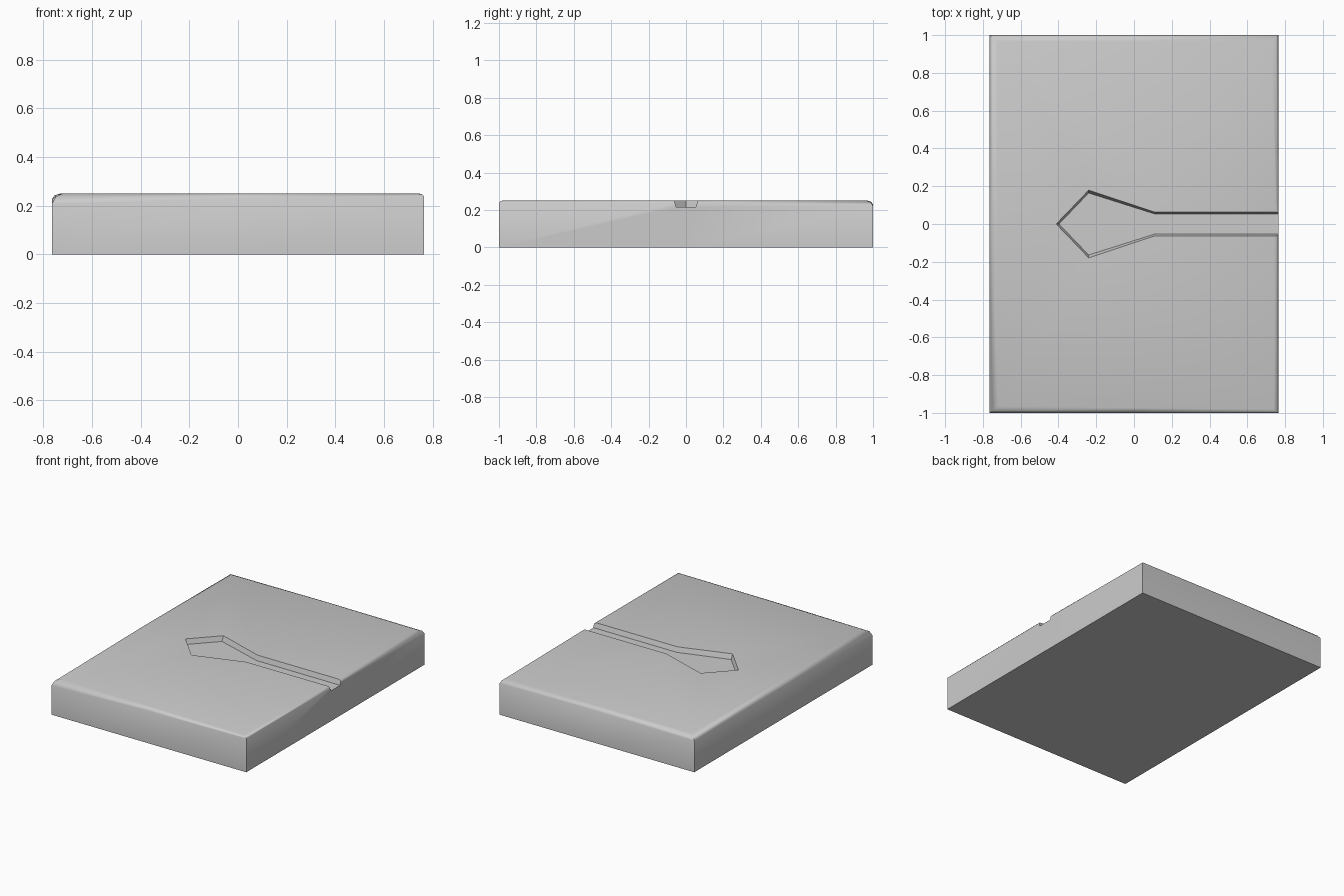
import bpy, bmesh
import math

if "Cube" in bpy.data.objects:
    bpy.data.objects.remove(bpy.data.objects["Cube"])


def loft(name, rings):
    """Closed solid through stacked rings with equal point counts."""
    bm = bmesh.new()
    loops = [[bm.verts.new(p) for p in ring] for ring in rings]
    n = len(loops[0])
    for low, high in zip(loops, loops[1:]):
        for i in range(n):
            j = (i + 1) % n
            bm.faces.new((low[i], low[j], high[j], high[i]))
    bm.faces.new(loops[0][::-1])
    bm.faces.new(loops[-1])
    bmesh.ops.recalc_face_normals(bm, faces=bm.faces)
    mesh = bpy.data.meshes.new(name)
    bm.to_mesh(mesh)
    bm.free()
    obj = bpy.data.objects.new(name, mesh)
    bpy.context.collection.objects.link(obj)
    return obj


# Slab: straight sides with a slightly uneven, worn top edge
W, L, TOP = 0.765, 1.0, 0.25
# x sign, y sign, rim height, plateau inset in x and y
rim = [
    (-1, -1, 0.207, 0.045, 0.035),
    (0, -1, 0.230, 0.0, 0.025),
    (1, -1, 0.238, 0.025, 0.018),
    (1, 0, 0.238, 0.02, 0.0),
    (1, 1, 0.222, 0.035, 0.035),
    (0, 1, 0.230, 0.0, 0.03),
    (-1, 1, 0.222, 0.045, 0.035),
    (-1, 0, 0.228, 0.035, 0.0),
]
base = [(sx * W, sy * L, 0) for sx, sy, h, ix, iy in rim]
edge = [(sx * W, sy * L, h) for sx, sy, h, ix, iy in rim]
worn = [(sx * (W - ix * 0.35), sy * (L - iy * 0.35), h + (TOP - h) * 0.7)
        for sx, sy, h, ix, iy in rim]
plateau = [(sx * (W - ix), sy * (L - iy), TOP) for sx, sy, h, ix, iy in rim]
slab = loft("slab", [base, edge, worn, plateau])


# Pointed channel, open at the right side, with slightly sloping walls
def channel(z, tip, wing, half):
    side = [(-0.24, wing), (0.11, half), (0.9, half)]
    return ([(tip, 0, z)] + [(x, -y, z) for x, y in side]
            + [(x, y, z) for x, y in reversed(side)])


cutter = loft("channel_cutter", [
    channel(0.215, -0.397, 0.164, 0.053),
    channel(TOP, -0.412, 0.179, 0.063),
    channel(0.32, -0.412, 0.179, 0.063),
])
cutter.hide_render = True
cutter.hide_viewport = True

cut = slab.modifiers.new("channel", 'BOOLEAN')
cut.operation = 'DIFFERENCE'
cut.solver = 'EXACT'
cut.object = cutter
bpy.context.view_layer.objects.active = slab
slab.select_set(True)
bpy.ops.object.modifier_apply(modifier=cut.name)
bpy.data.objects.remove(cutter)

bpy.ops.object.shade_smooth_by_angle(angle=math.radians(50))
